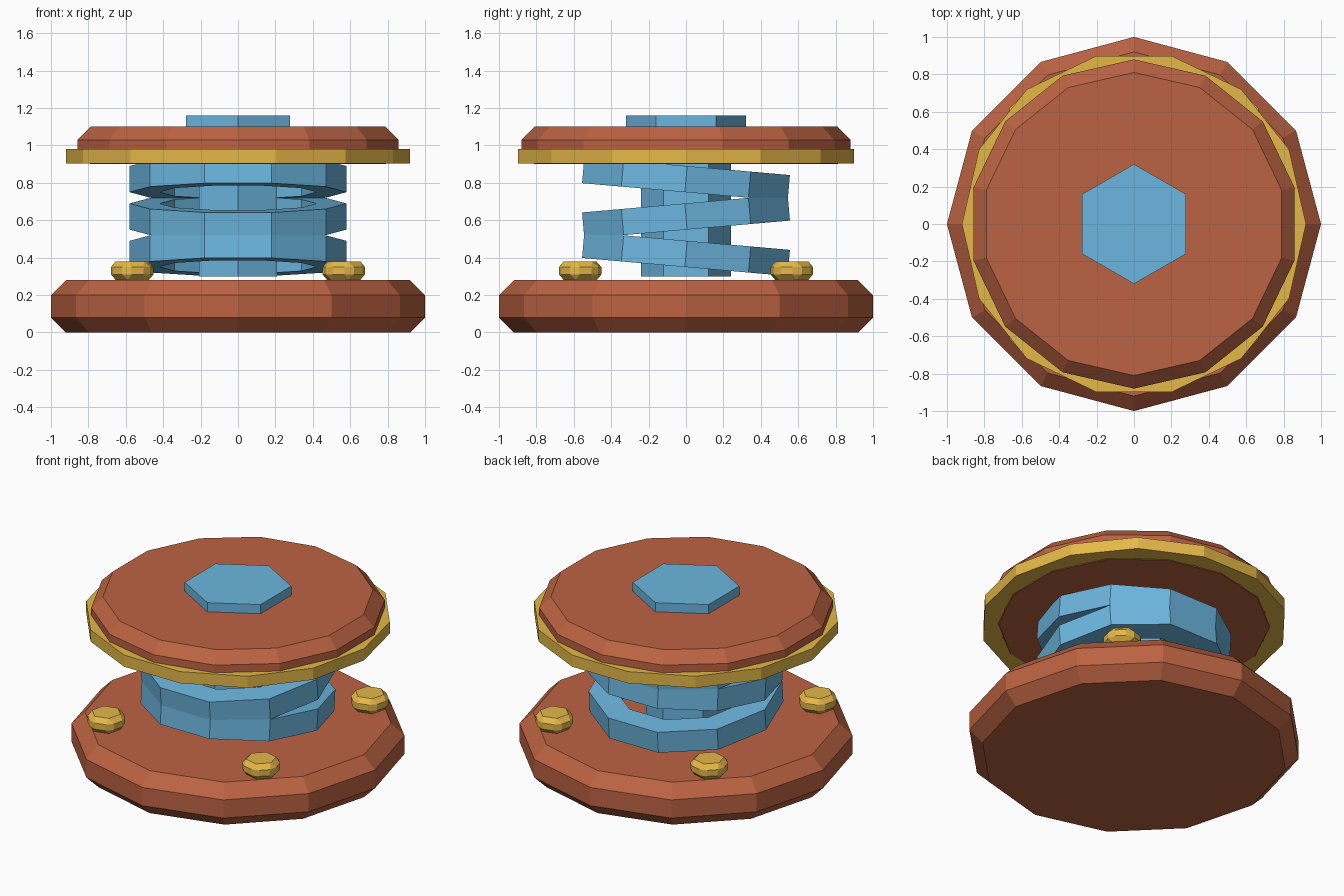
import bpy, bmesh
from math import sin, cos, pi, radians

if "Cube" in bpy.data.objects:
    bpy.data.objects.remove(bpy.data.objects["Cube"])


def material(name, rgb):
    m = bpy.data.materials.new(name)
    m.diffuse_color = (*rgb, 1)
    m.use_nodes = True
    m.node_tree.nodes["Principled BSDF"].inputs["Base Color"].default_value = m.diffuse_color
    return m


BROWN = material("clay_brown", (0.50, 0.125, 0.055))
GOLD = material("gold", (0.78, 0.48, 0.065))
BLUE = material("sky_blue", (0.15, 0.47, 0.74))


def finish(name, bm, mat, loc=(0, 0, 0), rot=(0, 0, 0)):
    bmesh.ops.recalc_face_normals(bm, faces=bm.faces)
    me = bpy.data.meshes.new(name)
    bm.to_mesh(me)
    bm.free()
    me.materials.append(mat)
    ob = bpy.data.objects.new(name, me)
    ob.location, ob.rotation_euler = loc, rot
    bpy.context.collection.objects.link(ob)
    return ob


def lathe(profile, sides, start=pi / 2, hollow=False):
    """Turn (radius, z) points into a faceted solid, or a closed ring if hollow."""
    bm = bmesh.new()
    loops = [[bm.verts.new((r * cos(start + 2 * pi * i / sides),
                            r * sin(start + 2 * pi * i / sides), z))
              for i in range(sides)] for r, z in profile]
    pairs = list(zip(loops, loops[1:]))
    if hollow:
        pairs.append((loops[-1], loops[0]))
    else:
        bm.faces.new(loops[0])
        bm.faces.new(loops[-1])
    for a, b in pairs:
        for i in range(sides):
            j = (i + 1) % sides
            bm.faces.new((a[i], a[j], b[j], b[i]))
    return bm


def slab(r, z0, z1, c):
    return [(r - c, z0), (r, z0 + c), (r, z1 - c), (r - c, z1)]


def band(r_in, r_out, z0, z1):
    return [(r_in, z0), (r_out, z0), (r_out, z1), (r_in, z1)]


# Chamfered base and top plate
finish("base_plate", lathe(slab(1.0, 0, 0.28, 0.08), 12), BROWN)
finish("top_plate", lathe(slab(0.88, 0.90, 1.10, 0.07), 14), BROWN)

# Gold rim under the top plate
finish("rim_ring", lathe(band(0.80, 0.92, 0.903, 0.98), 14, 0, True), GOLD)

# Hexagonal core post and cap
finish("core_post", lathe([(0.24, 0.30), (0.24, 0.92)], 6), BLUE)
finish("top_cap", lathe([(0.32, 1.08), (0.32, 1.16)], 6), BLUE)

# Three stacked spring rings, tilted alternately
for i in range(3):
    tilt = radians(5 if i == 1 else -5)
    finish(f"spring_ring_{i + 1}",
           lathe(band(0.42, 0.58, -0.07, 0.07), 10, 0, True),
           BLUE, (0, 0, 0.42 + 0.2 * i), (tilt, 0, 0))

# Four bevelled hexagonal bolts on the base
for i in range(4):
    a = pi / 4 + i * pi / 2
    bm = lathe([(0.125, -0.05), (0.125, 0.05)], 6)
    bmesh.ops.bevel(bm, geom=bm.edges[:], offset=0.03, segments=1,
                    affect='EDGES', clamp_overlap=True)
    finish(f"base_bolt_{i + 1}", bm, GOLD,
           (0.8 * cos(a), 0.8 * sin(a), 0.33), (0, 0, a))
